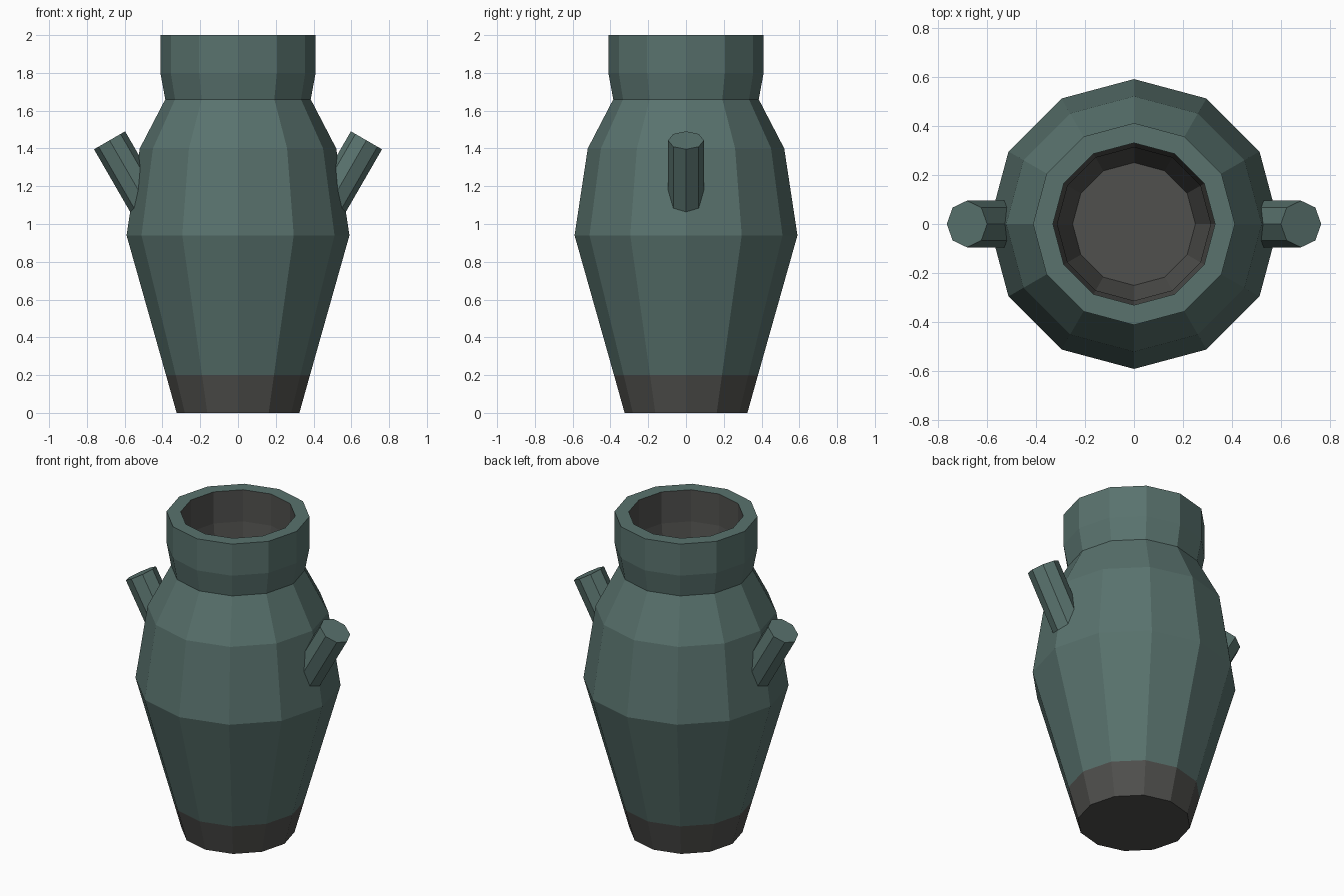
import bpy, bmesh, math
from mathutils import Matrix

if "Cube" in bpy.data.objects:
    bpy.data.objects.remove(bpy.data.objects["Cube"])

SIDES = 12


def material(name, colour):
    m = bpy.data.materials.new(name)
    m.diffuse_color = (*colour, 1)
    m.use_nodes = True
    m.node_tree.nodes["Principled BSDF"].inputs["Base Color"].default_value = m.diffuse_color
    return m


glaze = material("green_glaze", (0.10, 0.17, 0.155))
clay = material("bare_clay", (0.08, 0.08, 0.075))


def add_object(name, bm, mats):
    bmesh.ops.recalc_face_normals(bm, faces=bm.faces)
    mesh = bpy.data.meshes.new(name)
    bm.to_mesh(mesh)
    bm.free()
    for m in mats:
        mesh.materials.append(m)
    ob = bpy.data.objects.new(name, mesh)
    bpy.context.collection.objects.link(ob)
    return ob


def lathe(name, profile, mats):
    """Turn (radius, z, material of the band above) points into a closed solid."""
    bm = bmesh.new()
    rings = []
    for r, z, _ in profile:
        angles = [2 * math.pi * i / SIDES for i in range(SIDES)]
        rings.append([bm.verts.new((r * math.cos(a), r * math.sin(a), z)) for a in angles])
    for k, (lo, hi) in enumerate(zip(rings, rings[1:])):
        for i in range(SIDES):
            j = (i + 1) % SIDES
            bm.faces.new((lo[i], lo[j], hi[j], hi[i])).material_index = profile[k][2]
    for ring in (rings[0], rings[-1]):
        bm.faces.new(ring).material_index = 1
    return add_object(name, bm, mats)


# Hollow jar: outside going up, over the rim, then inside going down
lathe("jar_body", [
    (0.325, 0.00, 1), (0.381, 0.20, 0), (0.59, 0.94, 0), (0.52, 1.40, 0),
    (0.385, 1.66, 0), (0.411, 1.80, 0), (0.411, 2.00, 0),
    (0.33, 2.00, 1), (0.33, 1.80, 1), (0.312, 1.67, 1), (0.445, 1.37, 1),
    (0.51, 0.94, 1), (0.25, 0.07, 1),
], [glaze, clay])

# Pair of octagonal lug handles leaning outwards
LENGTH, TILT = 0.40, math.radians(30)
for side, label in ((1, "right"), (-1, "left")):
    bm = bmesh.new()
    place = (Matrix.Translation((side * 0.68, 0, 1.443))
             @ Matrix.Rotation(side * TILT, 4, 'Y')
             @ Matrix.Translation((0, 0, -LENGTH / 2)))
    bmesh.ops.create_cone(bm, cap_ends=True, segments=8, radius1=0.095,
                          radius2=0.095, depth=LENGTH, matrix=place)
    add_object(f"{label}_handle", bm, [glaze])
